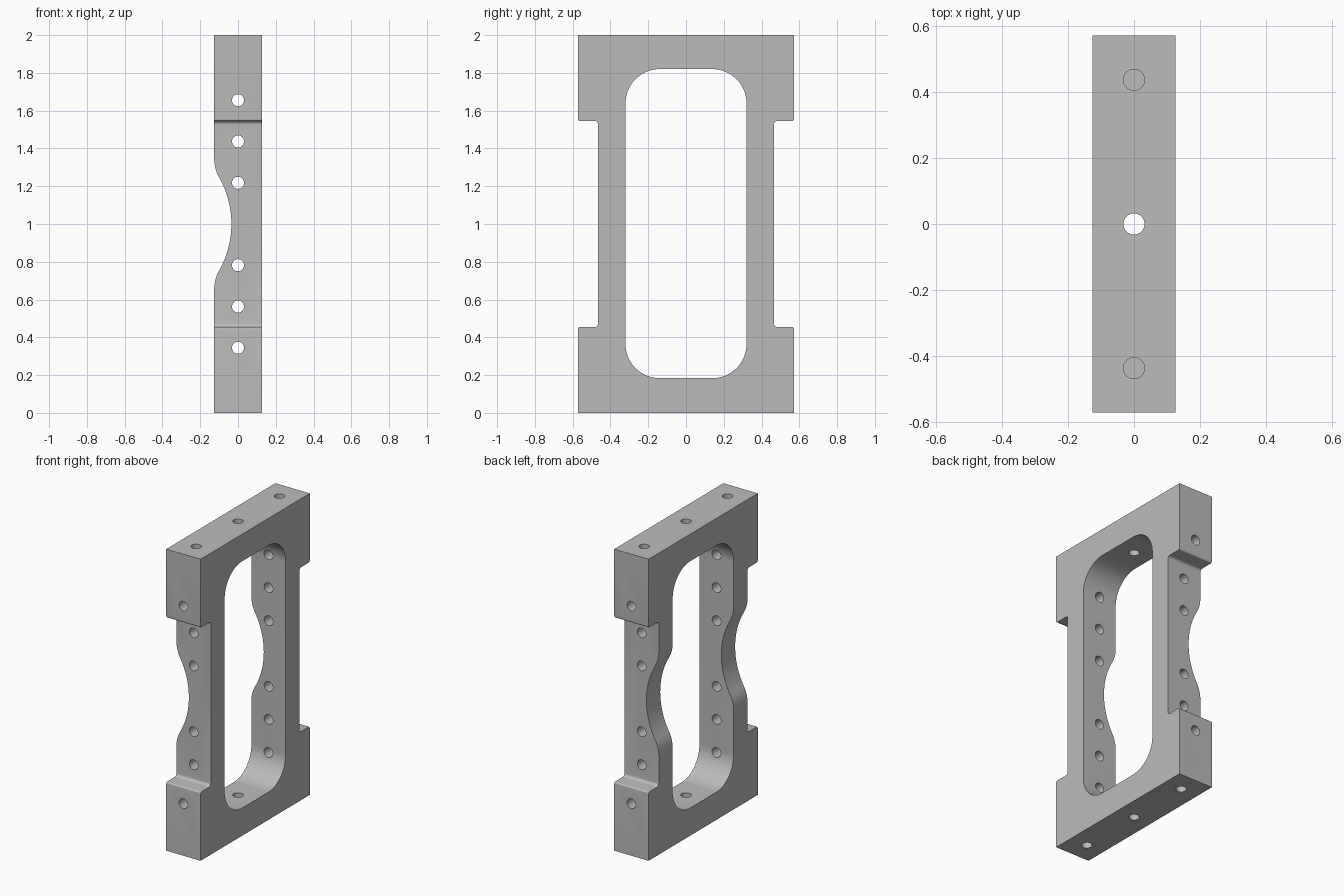
import bpy, bmesh
from math import acos, asin, atan2, cos, pi, sin, sqrt, tan
from mathutils import Matrix, Vector

old = bpy.data.objects.get("Cube")
if old:
    bpy.data.objects.remove(old, do_unlink=True)

HALF_X, HALF_Y, HEIGHT = 0.126, 0.572, 2.0
MID = HEIGHT / 2

grey = bpy.data.materials.new("machined_grey")
grey.use_nodes = True
colour = (0.5, 0.5, 0.5, 1)
grey.diffuse_color = colour
grey.node_tree.nodes["Principled BSDF"].inputs["Base Color"].default_value = colour


def rounded(corners, steps=12):
    """Outline from (u, v, radius) corners, each radius drawn as an arc."""
    out = []
    for i, (u, v, r) in enumerate(corners):
        p = Vector((u, v))
        if r == 0:
            out.append(p)
            continue
        a = (Vector(corners[i - 1][:2]) - p).normalized()
        b = (Vector(corners[(i + 1) % len(corners)][:2]) - p).normalized()
        half = acos(a.dot(b)) / 2
        centre = p + (a + b).normalized() * r / sin(half)
        start = p + a * r / tan(half) - centre
        end = p + b * r / tan(half) - centre
        a0 = atan2(start.y, start.x)
        sweep = (atan2(end.y, end.x) - a0 + pi) % (2 * pi) - pi
        for k in range(steps + 1):
            t = a0 + sweep * k / steps
            out.append(centre + Vector((cos(t), sin(t))) * r)
    return out


def make_object(name, bm):
    bmesh.ops.recalc_face_normals(bm, faces=bm.faces)
    mesh = bpy.data.meshes.new(name)
    bm.to_mesh(mesh)
    bm.free()
    mesh.materials.append(grey)
    obj = bpy.data.objects.new(name, mesh)
    bpy.context.collection.objects.link(obj)
    return obj


def prism(name, outline, place, depth):
    """Extrude an outline symmetrically; place maps (u, v, d) to x, y, z."""
    bm = bmesh.new()
    ends = [[bm.verts.new(place(u, v, d)) for u, v in outline] for d in (-depth, depth)]
    for end in ends:
        bm.faces.new(end)
    n = len(outline)
    for i in range(n):
        j = (i + 1) % n
        bm.faces.new((ends[0][i], ends[0][j], ends[1][j], ends[1][i]))
    return make_object(name, bm)


def drill(name, centre, length, along_y=False):
    bm = bmesh.new()
    turn = Matrix.Rotation(pi / 2, 4, "X") if along_y else Matrix()
    bmesh.ops.create_cone(bm, cap_ends=True, segments=32, radius1=0.032, radius2=0.032,
                          depth=length, matrix=Matrix.Translation(centre) @ turn)
    return make_object(name, bm)


def along_x(u, v, d):
    return (d, u, v)


def along_y(u, v, d):
    return (u, d, v)


# Frame body: I-shaped outline with stepped sides
WAIST, LOW = 0.465, 0.455
quarter = [(HALF_Y, 0, 0), (HALF_Y, LOW, 0.01), (WAIST, LOW, 0.018)]
right_side = quarter + [(y, HEIGHT - z, r) for y, z, r in reversed(quarter)]
left_side = [(-y, z, r) for y, z, r in reversed(right_side)]
frame = prism("frame", rounded(right_side + left_side, 6), along_x, HALF_X)

# Central opening with rounded corners
W, B, T, R = 0.32, 0.184, 1.82, 0.18
opening = [(-W, B, R), (W, B, R), (W, T, R), (-W, T, R)]
cutters = [prism("opening_cutter", rounded(opening, 16), along_x, 0.3)]

# Scallop across both posts: a large hollow arc blending into small shoulders
BIG, SMALL, DEEPEST = 0.5, 0.2, -0.035
big_x, small_x = DEEPEST - BIG, -HALF_X + SMALL
rise = sqrt((BIG + SMALL) ** 2 - (small_x - big_x) ** 2)
angle = asin(rise / (BIG + SMALL))
upper = [(big_x + BIG * cos(t), BIG * sin(t)) for t in (angle * k / 14 for k in range(15))]
upper += [(small_x - SMALL * cos(t), rise - SMALL * sin(t))
          for t in (angle * (1 - k / 8) for k in range(1, 9))]
upper.append((-0.3, rise))
scallop = [(x, MID - z) for x, z in reversed(upper)] + [(x, MID + z) for x, z in upper[1:]]
cutters.append(prism("scallop_cutter", scallop, along_y, 0.8))

# Cross holes through both posts
for k, offset in enumerate((0.218, 0.437, 0.655)):
    for sign in (-1, 1):
        cutters.append(drill(f"cross_drill_{k}_{sign}", (0, 0, MID + sign * offset), 2, True))

# Centre hole through both rails, blind holes at the rail ends
cutters.append(drill("centre_drill", (0, 0, MID), 3))
for y in (-0.437, 0.437):
    for z in (0, HEIGHT):
        cutters.append(drill("blind_drill", (0, y, z), 0.5))

# Cut everything, keep only the finished frame
for cutter in cutters:
    cut = frame.modifiers.new(cutter.name, "BOOLEAN")
    cut.operation = "DIFFERENCE"
    cut.solver = "EXACT"
    cut.object = cutter
    cutter.hide_render = True
bpy.context.view_layer.update()
graph = bpy.context.evaluated_depsgraph_get()
finished = bpy.data.meshes.new_from_object(frame.evaluated_get(graph))
frame.modifiers.clear()
frame.data = finished
finished.materials.clear()
finished.materials.append(grey)
for cutter in cutters:
    bpy.data.objects.remove(cutter, do_unlink=True)

# Smooth the curved walls, keep edges sharp
for o in bpy.context.selected_objects:
    o.select_set(False)
frame.select_set(True)
bpy.context.view_layer.objects.active = frame
bpy.ops.object.shade_smooth_by_angle(angle=pi / 6)
